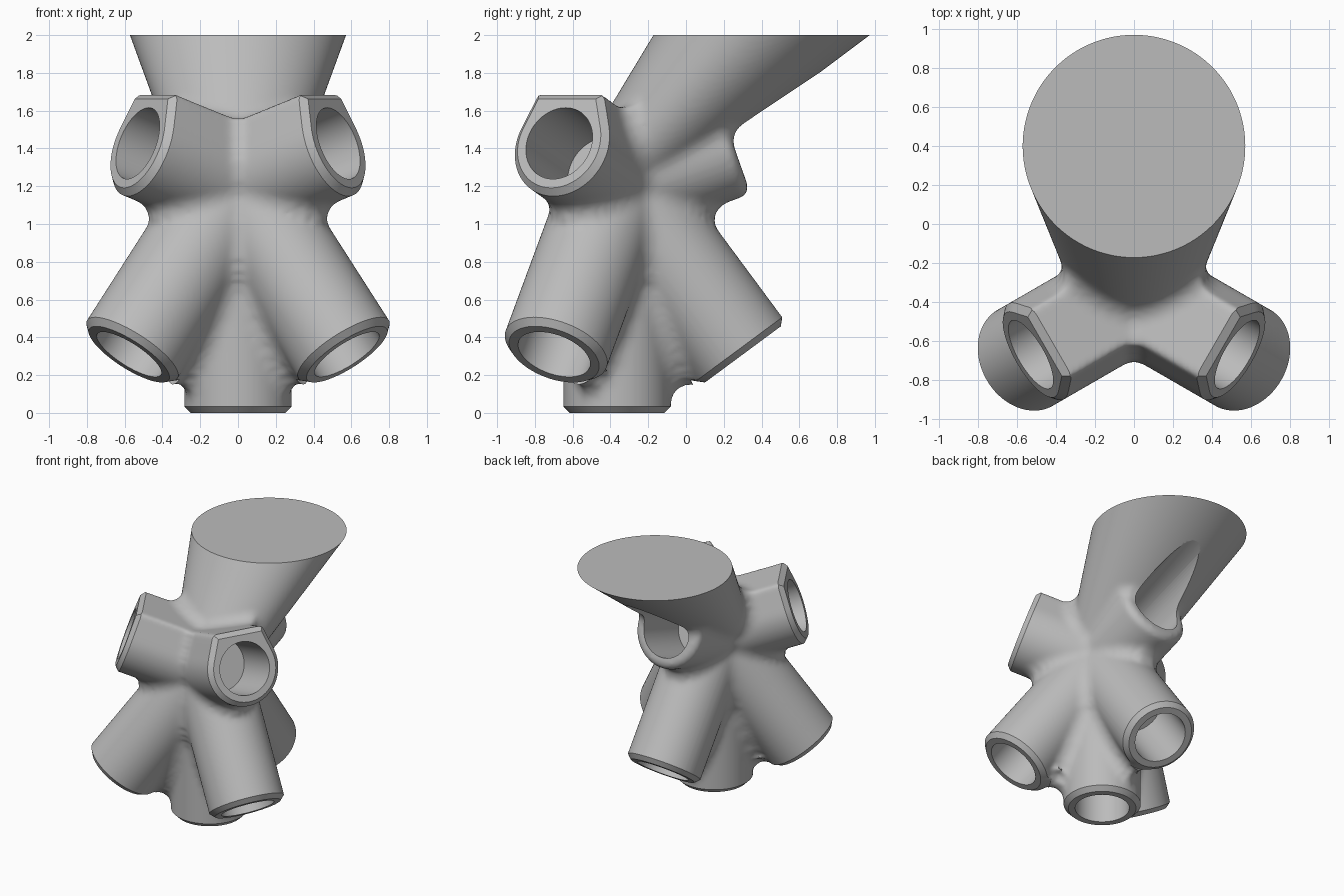
import bpy, bmesh, math
from mathutils import Vector

HUB = Vector((0, -0.365, 1.21))
R, BORE, CHAMFER, DEPTH, FILLET = 0.285, 0.2, 0.035, 0.47, 0.075
SIDES = 72
AZIMUTHS = {"left": -30, "right": 210, "back": 90}

old = bpy.data.objects.get("Cube")
if old:
    bpy.data.objects.remove(old)

grey = bpy.data.materials.new("plain grey")
grey.use_nodes = True
grey.diffuse_color = (0.5, 0.5, 0.5, 1)
grey.node_tree.nodes["Principled BSDF"].inputs["Base Color"].default_value = grey.diffuse_color


def add_object(name, bm):
    bmesh.ops.recalc_face_normals(bm, faces=bm.faces)
    if bm.calc_volume(signed=True) < 0:
        bmesh.ops.reverse_faces(bm, faces=bm.faces)
    mesh = bpy.data.meshes.new(name)
    bm.to_mesh(mesh)
    bm.free()
    mesh.materials.append(grey)
    obj = bpy.data.objects.new(name, mesh)
    bpy.context.scene.collection.objects.link(obj)
    return obj


def loft(bm, rings):
    """Skin a closed solid through rings of points."""
    rows = [[bm.verts.new(p) for p in ring] for ring in rings]
    for a, b in zip(rows, rows[1:]):
        for i in range(SIDES):
            j = (i + 1) % SIDES
            bm.faces.new((a[i], a[j], b[j], b[i]))
    bm.faces.new(rows[0][::-1])
    bm.faces.new(rows[-1])


def outline(angle, flat):
    """Relative radius: a circle, or a circle with a flat-topped crown."""
    t = math.radians(20)
    if not flat or not t <= angle <= math.pi - t:
        return 1
    side = angle if angle <= math.pi / 2 else math.pi - angle
    return min(1 / math.sin(side), 1 / math.cos(side - t))


def limb_ring(azimuth, elevation, dist, radius, flat=False):
    az, el = math.radians(azimuth), math.radians(elevation)
    d = Vector((math.cos(el) * math.cos(az), math.cos(el) * math.sin(az), math.sin(el)))
    u = Vector((-math.sin(az), math.cos(az), 0))
    v = d.cross(u)
    ring = []
    for i in range(SIDES):
        a = math.tau * i / SIDES
        r = radius * outline(a, flat)
        ring.append(HUB + d * dist + (u * math.cos(a) + v * math.sin(a)) * r)
    return ring


def level_ring(y, z, radius):
    angles = [math.tau * i / SIDES for i in range(SIDES)]
    return [Vector((radius * math.cos(a), y + radius * math.sin(a), z)) for a in angles]


# Sockets: name, azimuth, elevation, length, flat-topped
sockets = [("bottom", 0, -90, HUB.z, False)]
for side, az in AZIMUTHS.items():
    sockets.append(("lower_" + side, az, -53.5, 1.12, False))
    sockets.append(("upper_" + side, az, 19.5, 0.65, side != "back"))

body = bmesh.new()
cutters = []
for name, az, el, length, flat in sockets:
    cut = bmesh.new()
    if name == "upper_back":
        # Chamfered end, with the bore running on as a groove in the arm
        layers = [(0, R), (length - CHAMFER, R), (length, R - CHAMFER)]
        loft(cut, [limb_ring(az, el, d, BORE) for d in (length - DEPTH, length + 1)])
    else:
        # Overlong tube, trimmed by a cutter shaping bore, rim and chamfer
        layers = [(0, R), (length + 0.06, R)]
        lip = R * 0.08
        loft(cut, [limb_ring(az, el, d, r, f and flat) for d, r, f in (
            (length - DEPTH, BORE, False), (length, BORE, False),
            (length, R - CHAMFER, True), (length - CHAMFER - lip, R + lip, True),
            (length + 0.2, R + lip, True))])
    loft(body, [limb_ring(az, el, d, r, flat) for d, r in layers])
    cutters.append(add_object(name + "_cutter", cut))

# Hub ball and the wide slanted arm
ball = bmesh.ops.create_uvsphere(body, u_segments=48, v_segments=24, radius=R)
bmesh.ops.translate(body, verts=ball["verts"], vec=HUB)
grow = 1.1
top_y, top_r = 0.4 - HUB.y, 0.573 - R
loft(body, [level_ring(HUB.y, HUB.z, R),
            level_ring(HUB.y + top_y * grow, HUB.z + (2 - HUB.z) * grow, R + top_r * grow)])

# Level trim of the arm
trim = bmesh.new()
box = bmesh.ops.create_cube(trim, size=3)
bmesh.ops.translate(trim, verts=box["verts"], vec=(0, 0, 3.5))
cutters.append(add_object("arm_cutter", trim))

hub = add_object("hub_connector", body)


def fuse():
    remesh = hub.modifiers.new("fuse", 'REMESH')
    remesh.mode = 'VOXEL'
    remesh.voxel_size = 0.016


# Fuse the limbs, then swell and shrink to leave fillets in the junctions
for amount in (FILLET, -FILLET):
    fuse()
    swell = hub.modifiers.new("swell", 'DISPLACE')
    swell.strength = amount
    swell.mid_level = 0
fuse()
relax = hub.modifiers.new("relax", 'SMOOTH')
relax.factor = 0.5
relax.iterations = 4

# Cut bores, rims and the arm top
for cutter in cutters:
    cutter.hide_render = True
    boolean = hub.modifiers.new(cutter.name, 'BOOLEAN')
    boolean.operation = 'DIFFERENCE'
    boolean.solver = 'MANIFOLD'
    boolean.object = cutter

bpy.context.view_layer.update()
graph = bpy.context.evaluated_depsgraph_get()
result = bpy.data.meshes.new_from_object(hub.evaluated_get(graph))
hub.modifiers.clear()
hub.data = result
result.materials.clear()
result.materials.append(grey)
for poly in result.polygons:
    poly.material_index = 0
for cutter in cutters:
    bpy.data.objects.remove(cutter)

bpy.ops.object.select_all(action='DESELECT')
hub.select_set(True)
bpy.context.view_layer.objects.active = hub
bpy.ops.object.shade_smooth_by_angle(angle=math.radians(35))
